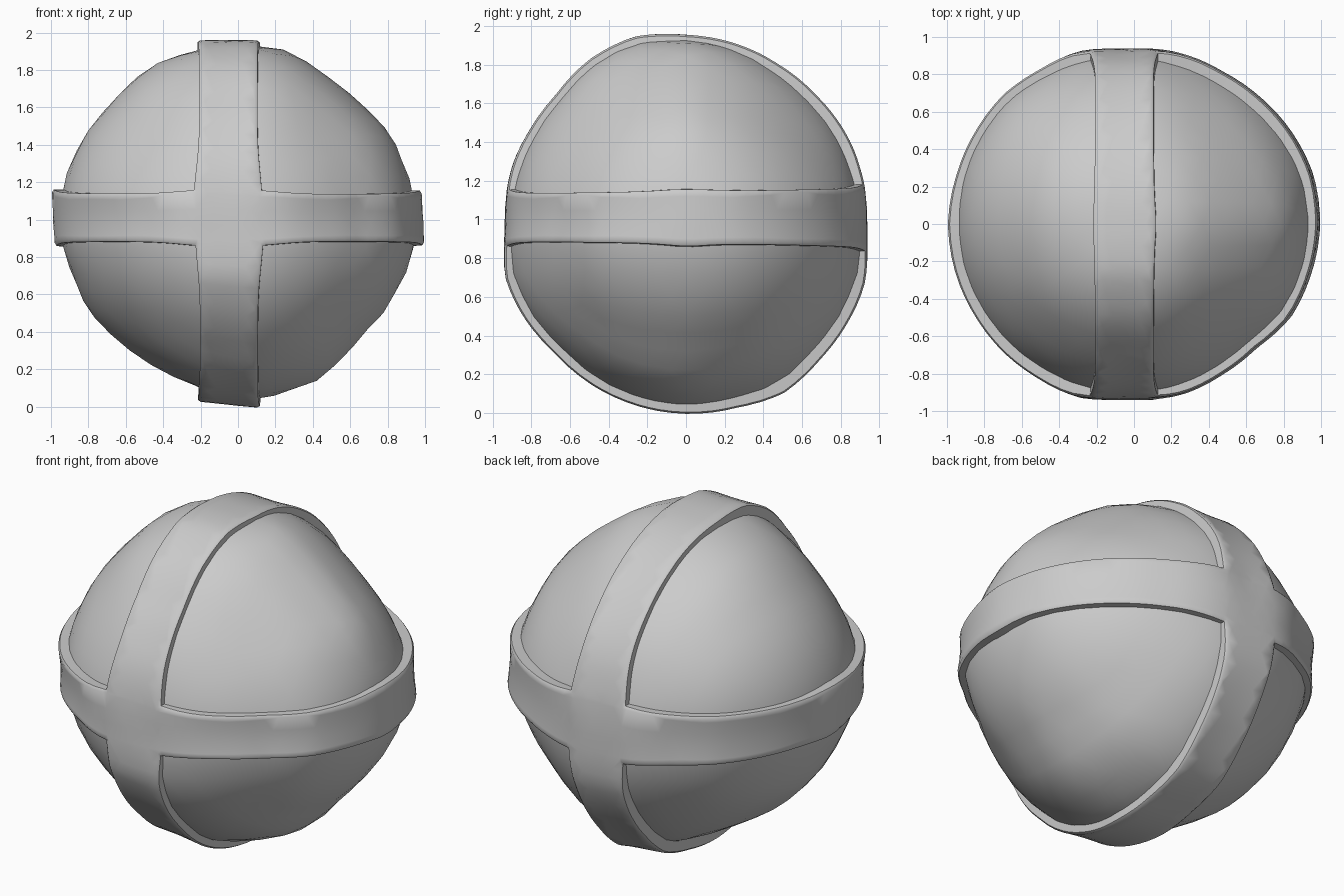
import bpy, bmesh, math
from mathutils import Vector

if "Cube" in bpy.data.objects:
    bpy.data.objects.remove(bpy.data.objects["Cube"])

CENTRE = Vector((0, 0, 0.98))
# Band ring centres and half widths
BAND_X, HALF_X = -0.05, 0.14
BAND_Z, HALF_Z = 0.03, 0.112
RIM = 0.013

# Outline radii in hundredths, every 15 degrees round the middle
LEVEL_RING = [99, 98.5, 96.5, 94.5, 93, 93, 94, 95.5, 95, 97, 97, 97.5,
              99, 98, 97, 96.5, 95.5, 96, 93.5, 93, 92, 92, 96.5, 97.5]
UPRIGHT_RING = [93.5, 92, 92.5, 92.5, 93.5, 95.5, 97.5, 100, 98, 94, 93, 93,
                93.5, 96.5, 95.5, 94, 95, 96, 97, 96.5, 98.5, 96, 95.5, 95.5]
SIDE_PROFILE = [94, 94, 94, 91, 91.5, 96, 93.5, 95, 96, 93, 94, 95,
                94, 92, 92, 89, 88, 88, 94, 93.5, 94, 89, 91, 93]

# Flattened corners of the ball, by the signs of x, y, z
DENTS = {(1, 1, 1): 0.065, (-1, 1, 1): -0.01, (1, -1, 1): 0.045}


def radius(table, a, b):
    """Outline radius in the direction (a, b)."""
    t = math.atan2(b, a) / math.tau * len(table) % len(table)
    i = int(t)
    return (table[i % len(table)] * (1 - t + i) + table[(i + 1) % len(table)] * (t - i)) / 100


def ball_point(p):
    d = p.normalized()
    rings = [(d.z, radius(LEVEL_RING, d.x, d.y) - RIM),
             (d.x, radius(UPRIGHT_RING, d.y, d.z) - RIM),
             (d.y, radius(SIDE_PROFILE, d.x, d.z))]
    weights = [1 / (off * off + 0.02) for off, _ in rings]
    r = sum(w * ring[1] for w, ring in zip(weights, rings)) / sum(weights)
    signs = tuple(1 if c > 0 else -1 for c in d)
    dent = DENTS.get(signs, 0.035) * abs(d.x * d.y * d.z) * math.sqrt(27)
    return d * r * (1 - dent)


def band_point(p):
    # Each ring is nearly flat across its width; blend the two where they cross
    x, z = p.x - BAND_X, p.z - BAND_Z
    u, v = (x / HALF_X) ** 2, (z / HALF_Z) ** 2
    level = p.copy()
    k = radius(LEVEL_RING, p.x, p.y) / max(math.hypot(p.x, p.y), 0.01)
    level.x, level.y = p.x * k - 0.06 * z, p.y * k
    upright = p.copy()
    k = radius(UPRIGHT_RING, p.y, p.z) / max(math.hypot(p.y, p.z), 0.01)
    k *= 1 + 0.12 * x * max(-p.z, 0)
    upright.y, upright.z = p.y * k, p.z * k
    q = upright.lerp(level, u / (u + v + 0.05))
    # Widen the crossings, and the level ring towards the back
    flare = 0.3 * math.exp(-(x * x + z * z) / 0.08)
    q.x += x * flare
    q.z += z * flare + 0.25 * max(p.y, 0) * min(max(z, -HALF_Z), HALF_Z)
    return q


def cut_bands(bm):
    """Cut the sphere along the band edges and keep only the bands."""
    for axis, mid, half in ((0, BAND_X, HALF_X), (2, BAND_Z, HALF_Z)):
        for edge in (mid - half, mid + half):
            for v in bm.verts:
                if abs(v.co[axis] - edge) < 0.01:
                    v.co[axis] = edge
            co, no = Vector(), Vector()
            co[axis], no[axis] = edge, 1
            bmesh.ops.bisect_plane(bm, geom=bm.verts[:] + bm.edges[:] + bm.faces[:],
                                   dist=0.0001, plane_co=co, plane_no=no)
    spare = []
    for f in bm.faces:
        c = f.calc_center_median()
        if abs(c.x - BAND_X) > HALF_X and abs(c.z - BAND_Z) > HALF_Z:
            spare.append(f)
    bmesh.ops.delete(bm, geom=spare, context="FACES")


def add_rim(bm):
    """Turn the open band edges down into the ball; return each vertex's depth."""
    depth = {}
    for push, level in ((0.014, 0.99), (0.012, 0.92)):
        edges = [e for e in bm.edges if e.is_boundary]
        new = bmesh.ops.extrude_edge_only(bm, edges=edges)["geom"]
        for v in new:
            if isinstance(v, bmesh.types.BMVert):
                x, z = v.co.x - BAND_X, v.co.z - BAND_Z
                on_x = abs(x) < HALF_X + 0.02
                on_z = abs(z) < HALF_Z + 0.02
                if on_x:
                    v.co.x += math.copysign(push, x)
                if on_z:
                    v.co.z += math.copysign(push, z)
                depth[v] = level
    return depth


def make_part(name, move, material, banded):
    bm = bmesh.new()
    bmesh.ops.create_icosphere(bm, subdivisions=5 if banded else 4, radius=0.95)
    depth = {}
    if banded:
        cut_bands(bm)
        depth = add_rim(bm)
    for v in bm.verts:
        v.co = move(v.co) * depth.get(v, 1) + CENTRE
    bmesh.ops.recalc_face_normals(bm, faces=bm.faces[:])
    mesh = bpy.data.meshes.new(name)
    bm.to_mesh(mesh)
    bm.free()
    mesh.materials.append(material)
    obj = bpy.data.objects.new(name, mesh)
    bpy.context.collection.objects.link(obj)
    bpy.ops.object.select_all(action="DESELECT")
    obj.select_set(True)
    bpy.context.view_layer.objects.active = obj
    bpy.ops.object.shade_smooth_by_angle(angle=math.radians(45))


grey = bpy.data.materials.new("plain_grey")
grey.use_nodes = True
colour = (0.6, 0.6, 0.6, 1)
grey.diffuse_color = colour
grey.node_tree.nodes["Principled BSDF"].inputs["Base Color"].default_value = colour

make_part("ball", ball_point, grey, False)
make_part("crossed_bands", band_point, grey, True)
